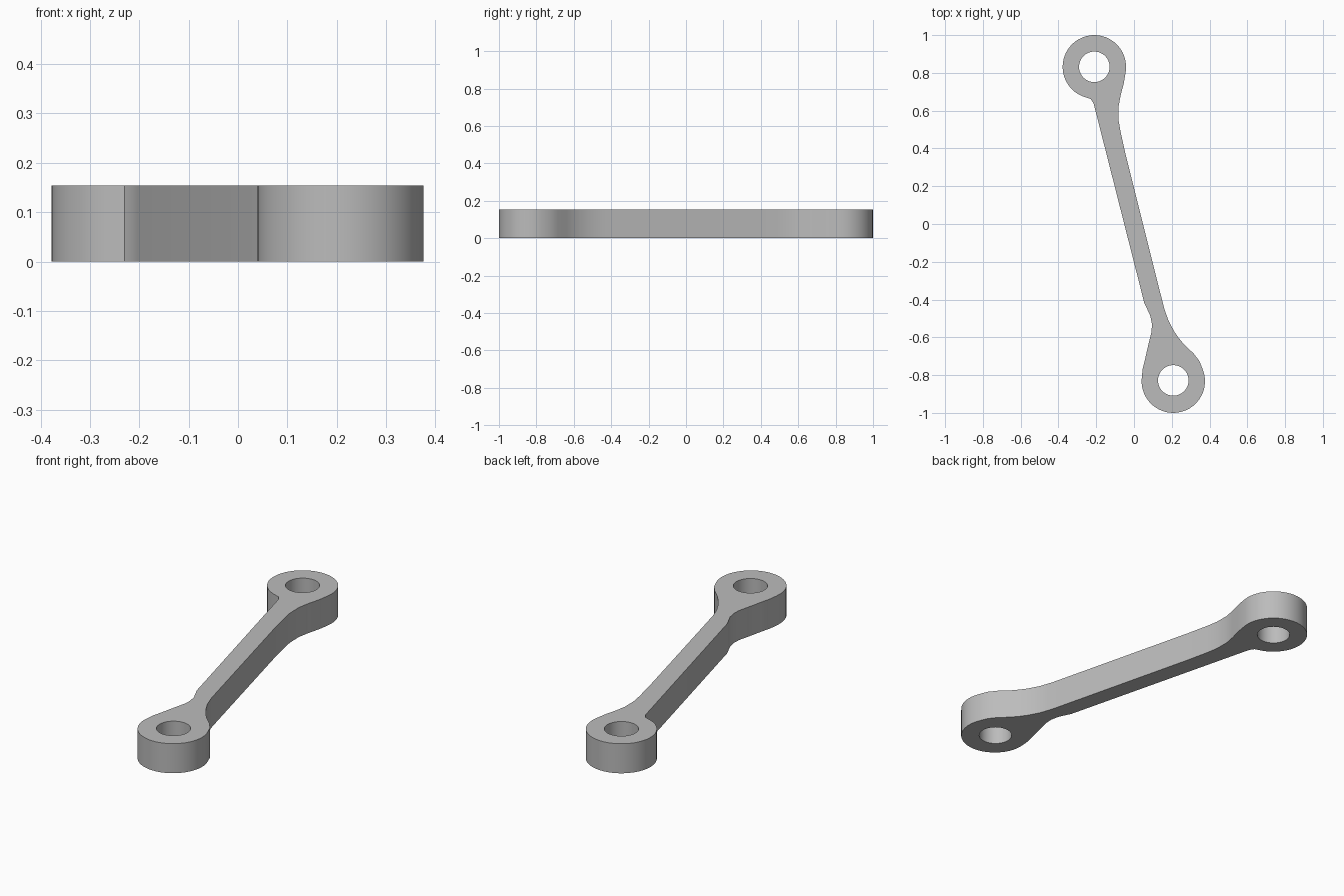
import bpy
import bmesh
from math import cos, sin, radians
from mathutils import Vector

HEIGHT = 0.154
EYE_R, HOLE_R = 0.168, 0.081
BACK_EYE, FRONT_EYE = Vector((-0.21, 0.832)), Vector((0.208, -0.832))

cube = bpy.data.objects.get("Cube")
if cube:
    bpy.data.objects.remove(cube)


def arc(center, radius, start, end, steps):
    """Points along a circular arc, angles in degrees."""
    angles = [radians(start + (end - start) * i / steps) for i in range(steps + 1)]
    return [center + Vector((cos(a), sin(a))) * radius for a in angles]


# Blends from each eye into the straight shaft, one list per side
left_side = [(-0.23, 0.662), (-0.214, 0.638), (-0.204, 0.60), (0.055, -0.42),
             (0.072, -0.455), (0.087, -0.488), (0.095, -0.53), (0.093, -0.57),
             (0.071, -0.66), (0.06, -0.71), (0.046, -0.765)]
right_side = [(0.346, -0.725), (0.315, -0.685), (0.267, -0.64), (0.238, -0.605),
              (0.214, -0.571), (0.183, -0.513), (0.161, -0.45), (0.148, -0.40),
              (-0.045, 0.37), (-0.071, 0.487), (-0.081, 0.545), (-0.082, 0.62),
              (-0.071, 0.68), (-0.054, 0.745)]

outline = (arc(BACK_EYE, EYE_R, -8, 249, 30) + left_side
           + arc(FRONT_EYE, EYE_R, 172, 381, 26) + right_side)
holes = [arc(c, HOLE_R, 0, 350, 35) for c in (BACK_EYE, FRONT_EYE + Vector((0, 0.004)))]

# Fill the flat profile with its two holes, then extrude it
bm = bmesh.new()
for loop in [outline] + holes:
    verts = [bm.verts.new((p[0], p[1], 0)) for p in loop]
    for a, b in zip(verts, verts[1:] + verts[:1]):
        bm.edges.new((a, b))
bmesh.ops.triangle_fill(bm, use_beauty=True, edges=bm.edges[:])
extruded = bmesh.ops.extrude_face_region(bm, geom=bm.faces[:], use_keep_orig=True)
top = [g for g in extruded["geom"] if isinstance(g, bmesh.types.BMVert)]
bmesh.ops.translate(bm, vec=(0, 0, HEIGHT), verts=top)
bmesh.ops.recalc_face_normals(bm, faces=bm.faces[:])
mesh = bpy.data.meshes.new("link_arm")
bm.to_mesh(mesh)
bm.free()

# Plain grey material
grey = bpy.data.materials.new("plain grey")
grey.use_nodes = True
color = (0.5, 0.5, 0.5, 1)
grey.diffuse_color = color
grey.node_tree.nodes["Principled BSDF"].inputs["Base Color"].default_value = color
mesh.materials.append(grey)

# Link arm with an eye at each end
link_arm = bpy.data.objects.new("link_arm", mesh)
bpy.context.collection.objects.link(link_arm)
bpy.ops.object.select_all(action="DESELECT")
link_arm.select_set(True)
bpy.context.view_layer.objects.active = link_arm
bpy.ops.object.shade_smooth_by_angle(angle=radians(30))
